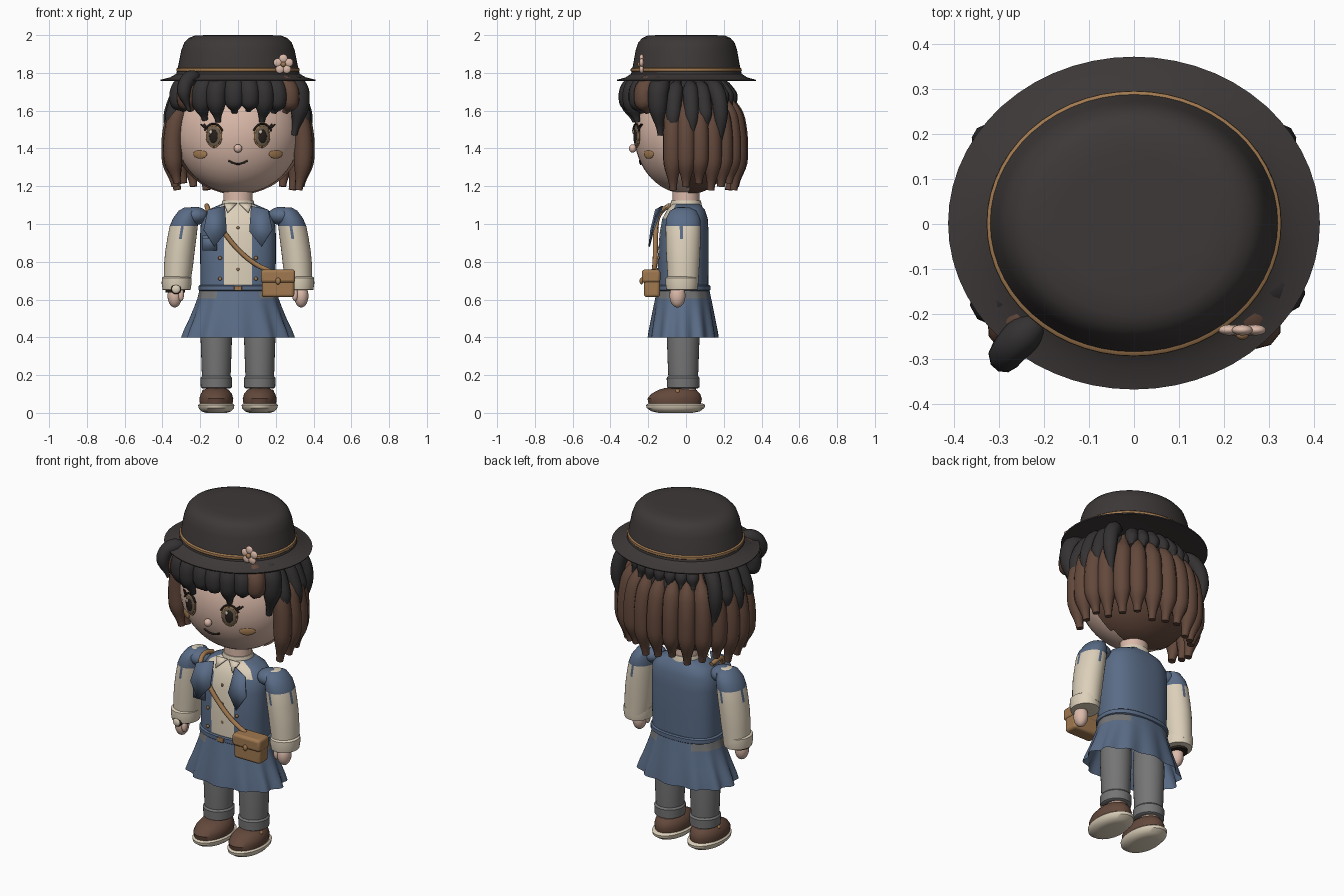
import bpy, bmesh, math
from mathutils import Vector

cube = bpy.data.objects.get("Cube")
if cube:
    bpy.data.objects.remove(cube, do_unlink=True)

made = []


def material(name, r, g, b):
    m = bpy.data.materials.new(name)
    m.use_nodes = True
    m.diffuse_color = (r, g, b, 1)
    node = next(n for n in m.node_tree.nodes if n.type == 'BSDF_PRINCIPLED')
    node.inputs["Base Color"].default_value = (r, g, b, 1)
    node.inputs["Roughness"].default_value = 0.8
    return m


HAT = material("hat_charcoal", .047, .04, .039)
DARK = material("dark_hair", .034, .031, .031)
BROWN = material("chestnut_brown", .125, .065, .044)
SKIN = material("skin", .71, .49, .4)
DENIM = material("denim_blue", .102, .15, .24)
CREAM = material("cream", .72, .63, .49)
GREY = material("trouser_grey", .175, .178, .175)
TAN = material("tan_leather", .35, .19, .08)
INK = material("ink", .02, .014, .011)
IRIS = material("iris_brown", .15, .11, .075)


def finish(name, bm, *mats):
    me = bpy.data.meshes.new(name)
    bmesh.ops.recalc_face_normals(bm, faces=bm.faces)
    bm.to_mesh(me)
    bm.free()
    for m in mats:
        me.materials.append(m)
    ob = bpy.data.objects.new(name, me)
    bpy.context.collection.objects.link(ob)
    made.append(ob)
    return ob


def loft(name, rings, mats, segs=32, power=2, caps=True, rule=None, wave=None):
    """Stack of horizontal rings (cx, cy, z, rx, ry); rule picks the material of a face."""
    bm = bmesh.new()
    rows = []
    for cx, cy, z, rx, ry in rings:
        row = []
        for i in range(segs):
            t = 2 * math.pi * i / segs
            c, s = math.cos(t), math.sin(t)
            k = wave(t, z) if wave else 1
            x = math.copysign(abs(c) ** (2 / power), c) * rx * k
            y = math.copysign(abs(s) ** (2 / power), s) * ry * k
            row.append(bm.verts.new((cx + x, cy + y, z)))
        rows.append(row)
    for a, b in zip(rows, rows[1:]):
        for i in range(segs):
            j = (i + 1) % segs
            f = bm.faces.new((a[i], a[j], b[j], b[i]))
            if rule:
                f.material_index = rule(f.calc_center_median(), i)
    if caps:
        bm.faces.new(rows[0])
        bm.faces.new(rows[-1])
    return finish(name, bm, *mats)


def ball(name, loc, size, mat, turn=0, segs=20):
    bm = bmesh.new()
    bmesh.ops.create_uvsphere(bm, u_segments=segs, v_segments=segs * 3 // 4, radius=1)
    ob = finish(name, bm, mat)
    ob.location, ob.scale, ob.rotation_euler = loc, size, (0, 0, turn)
    return ob


def box(name, loc, size, mat, bevel):
    bm = bmesh.new()
    bmesh.ops.create_cube(bm, size=1)
    bmesh.ops.scale(bm, vec=size, verts=bm.verts)
    ob = finish(name, bm, mat)
    ob.location = loc
    mod = ob.modifiers.new("bevel", 'BEVEL')
    mod.width, mod.segments = bevel, 3
    return ob


def plate(name, pts, mat, thick=.008):
    bm = bmesh.new()
    bm.faces.new([bm.verts.new(p) for p in pts])
    ob = finish(name, bm, mat)
    mod = ob.modifiers.new("thickness", 'SOLIDIFY')
    mod.thickness, mod.offset = thick, 0
    return ob


def tube(name, pts, radius, mat, taper=None):
    cu = bpy.data.curves.new(name, 'CURVE')
    cu.dimensions, cu.bevel_depth, cu.bevel_resolution = '3D', radius, 3
    cu.resolution_u, cu.use_fill_caps = 6, True
    sp = cu.splines.new('BEZIER')
    sp.radius_interpolation = 'EASE'
    sp.bezier_points.add(len(pts) - 1)
    for i, (bp, p) in enumerate(zip(sp.bezier_points, pts)):
        bp.co, bp.radius = p, taper[i] if taper else 1
        bp.handle_left_type = bp.handle_right_type = 'AUTO'
    cu.materials.append(mat)
    ob = bpy.data.objects.new(name, cu)
    bpy.context.collection.objects.link(ob)
    bpy.ops.object.select_all(action='DESELECT')
    bpy.context.view_layer.objects.active = ob
    ob.select_set(True)
    bpy.ops.object.convert(target='MESH')
    made.append(bpy.context.view_layer.objects.active)


# Head and face
HEAD = Vector((0, 0, 1.48))
RX, RY, RZ = .33, .275, .32
ball("head", HEAD, (RX, RY, RZ), SKIN, segs=40)


def on_face(x, z, lift=0):
    """Point on the face, lifted outward, and the turn that faces it."""
    y = -RY * math.sqrt(1 - (x / RX) ** 2 - ((z - HEAD.z) / RZ) ** 2)
    turn = math.atan2(x / RX ** 2, -y / RY ** 2)
    return Vector((x + lift * math.sin(turn), y - lift * math.cos(turn), z)), turn


ball("nose", (0, -.282, 1.4), (.022, .02, .022), SKIN)
tube("mouth", [on_face(x, 1.318 + 7 * x * x, .003)[0] for x in (-.05, -.025, 0, .025, .05)], .005, INK)
for s in (1, -1):
    centre, turn = on_face(s * .125, 1.465)
    out = Vector((math.sin(turn), -math.cos(turn), 0))
    for part, w, h, lift, mat in (("eye_rim", .046, .062, .006, TAN), ("iris", .039, .054, .01, IRIS),
                                  ("pupil", .024, .036, .015, INK)):
        ball(part, centre + out * lift, (w, .008, h), mat, turn)
    ball("eye_glint", on_face(s * .125 - .012, 1.488, .022)[0], (.009, .005, .011), CREAM, turn)
    arc = [on_face(s * .125 + .05 * math.cos(t), 1.468 + .062 * math.sin(t), .014)[0] for t in (.4, 1, 1.57, 2.1, 2.7)]
    tube("upper_lash", arc, .005, INK)
    for dx in (.03, .044):
        tube("lash", [on_face(s * (.125 + dx), 1.508, .012)[0], on_face(s * (.145 + dx), 1.528, .012)[0]], .004, INK)
    spot, turn = on_face(s * .2, 1.37)
    ball("blush", spot, (.044, .008, .024), TAN, turn)
    ball("ear", (s * .33, -.02, 1.42), (.03, .04, .055), SKIN)

# Hair cap, dark on top and brown down the whole back
bm = bmesh.new()
bmesh.ops.create_uvsphere(bm, u_segments=40, v_segments=32, radius=1)
bmesh.ops.scale(bm, vec=(.345, .283, .325), verts=bm.verts)
bmesh.ops.translate(bm, vec=HEAD, verts=bm.verts)
low = [f for f in bm.faces if (c := f.calc_center_median()).z < 1.62 and c.y < .01]
bmesh.ops.delete(bm, geom=low, context='FACES')
for f in bm.faces:
    f.material_index = int(f.calc_center_median().z < 1.6)
finish("hair_cap", bm, DARK, BROWN)


def lock(name, degrees, path, radius, mat, taper=(.45, 1, .95, .28)):
    """Tapered lock; path holds (distance factor, height) and 0 degrees is the front."""
    a = math.radians(degrees)
    pts = [(.35 * f * math.sin(a), -.275 * f * math.cos(a), z) for f, z in path]
    tube(name, pts, radius, mat, taper)


for i in range(15):
    tip = 1.18 + .018 * (i % 3)
    lock("brown_lock", 75 + i * 15, ((.78, 1.70), (.97, 1.55), (1.02, 1.35), (.95, tip)), .05, BROWN, (.35, 1, 1, .4))
for s in (1, -1):
    for deg, tip in ((76, 1.46), (96, 1.43), (111, 1.5)):
        lock("dark_side_lock", s * deg, ((.65, 1.76), (.86, 1.7), (1.01, 1.59), (1.06, tip)), .043, DARK)
    lock("flared_lock", s * 126, ((.7, 1.76), (.98, 1.71), (1.12, 1.62), (1.08, 1.4)), .043, DARK)
for deg in range(144, 225, 12):
    lock("dark_back_lock", deg, ((.6, 1.77), (.74, 1.72), (.86, 1.68), (.95, 1.62)), .04, DARK)
for deg, tip, reach, mat in ((-55, 1.6, .98, DARK), (-43, 1.6, 1.03, BROWN), (-30, 1.55, 1, DARK),
                             (-17, 1.54, 1.02, DARK), (-3, 1.59, .99, DARK), (9, 1.6, 1.01, DARK),
                             (21, 1.54, 1, DARK), (33, 1.59, .99, DARK), (44, 1.59, 1.02, BROWN),
                             (60, 1.47, .98, DARK)):
    lock("fringe_lock", deg, ((.74, 1.77), (1.05 * reach, 1.72), (1.1 * reach, 1.65), (reach, tip)), .056, mat)
tube("loose_lock", [(-.19, -.2, 1.765), (-.25, -.25, 1.772), (-.285, -.29, 1.72), (-.26, -.28, 1.6)], .042, DARK,
     (.5, 1, .9, .25))

# Hat with band and flower
hat = ((.30, 1.765), (.41, 1.757), (.412, 1.763), (.36, 1.776), (.327, 1.795), (.318, 1.83), (.30, 1.92), (.285, 1.96),
       (.262, 1.984), (.23, 1.997), (.17, 2.0))
loft("hat", [(0, .002, z, r, r * .895) for r, z in hat], [HAT], 56)
loft("hat_band", [(0, .001, z, r, r * .9) for r, z in ((.322, 1.805), (.327, 1.81), (.326, 1.822), (.318, 1.828))], [TAN], 56)
for i in range(5):
    t = math.radians(90 + 72 * i)
    ball("petal", (.24 + .031 * math.cos(t), -.235, 1.845 + .031 * math.sin(t)), (.023, .012, .023), SKIN)
ball("flower_centre", (.24, -.245, 1.845), (.014, .012, .014), TAN)

# Neck, torso and shirt front
loft("neck", [(0, 0, z, .078, .072) for z in (1.07, 1.2)], [SKIN])
loft("collar", [(0, 0, z, r, r * .95) for z, r in ((1.08, .09), (1.1, .088), (1.125, .082))], [CREAM])
loft("torso", [(0, y, z, rx, ry) for y, z, rx, ry in (
    (-.015, .63, .198, .132), (-.015, .8, .2, .135), (-.01, .95, .2, .13), (-.005, 1.03, .195, .12),
    (0, 1.075, .16, .1), (0, 1.105, .09, .075))], [DENIM, CREAM], 64, 2.5,
     rule=lambda c, i: int(c.y < 0 and abs(i - 47.5) < (3 if c.z < 1.05 else 9)))
for z in (.76, .87, .98):
    ball("shirt_button", (0, -.149, z), (.008, .005, .008), TAN, segs=12)
for s in (1, -1):
    plate("lapel", [(s * x, y, z) for x, y, z in ((.07, -.125, 1.095), (.16, -.16, 1.075), (.182, -.185, .97),
                                                  (.125, -.195, .88), (.06, -.175, .96))], DENIM)
    plate("shirt_collar_point", [(s * x, y, z) for x, y, z in ((.005, -.09, 1.11), (.075, -.09, 1.11),
                                                             (.055, -.13, 1.06))], CREAM)
    for z in (.71, .82):
        ball("vest_button", (s * .095, -.147, z), (.01, .007, .01), TAN, segs=12)
plate("chest_pocket", [(x, -.152, z) for x, z in ((-.187, .86), (-.11, .86), (-.11, .94), (-.187, .94))], DENIM)
plate("pocket_seam", [(x, -.157, z) for x, z in ((-.187, .92), (-.11, .92), (-.11, .924), (-.187, .924))], INK, .004)

# Belt and flared skirt, with the trousers' waist showing at the hips
loft("belt", [(0, -.015, z, r, r * .69) for z, r in ((.645, .2), (.65, .209), (.672, .209), (.678, .2))], [DENIM], 48, 2.4)
box("buckle", (0, -.162, .66), (.04, .014, .026), TAN, .004)
loft("skirt", [(0, -.015, z, rx, ry) for z, rx, ry in ((.66, .202, .137), (.605, .213, .147), (.56, .228, .155),
                                                       (.5, .25, .165), (.44, .275, .175), (.4, .288, .18))],
     [DENIM, GREY], 96, 2.2, False,
     lambda c, i: int(c.z > .605 and .11 < abs(c.x)),
     lambda t, z: 1 + .18 * (.66 - z) * math.cos(12 * t))

# Arms, hands, legs and shoes
for s in (1, -1):
    loft("sleeve", [(s * x, -.015, z, r, q) for x, z, r, q in (
        (.323, .68, .07, .08), (.315, .78, .077, .086), (.308, .85, .078, .09), (.298, .92, .077, .092),
        (.287, .99, .074, .093), (.277, 1.03, .067, .09), (.262, 1.07, .052, .07), (.255, 1.088, .028, .035))],
         [CREAM, DENIM], 32, rule=lambda c, i: int(c.z > (.9 if i % 8 == 7 else .99)))
    ball("shoulder_puff", (s * .228, -.025, 1.043), (.07, .068, .048), DENIM)
    loft("sleeve_cuff", [(s * .325, -.022, z, r, r * 1.1) for z, r in ((.65, .062), (.652, .074), (.685, .079),
                                                                     (.715, .078), (.722, .068))], [CREAM])
    ball("hand", (s * .335, -.045, .62), (.038, .042, .062), SKIN)
    ball("thumb", (s * .302, -.07, .625), (.016, .018, .034), SKIN)
    loft("trouser_leg", [(s * .115, -.015, z, r, r * 1.04) for z, r in ((.13, .072), (.22, .077), (.42, .084), (.55, .08))], [GREY])
    loft("trouser_cuff", [(s * .115, -.015, z, r, r * 1.04) for z, r in ((.13, .074), (.135, .082), (.185, .084),
                                                                       (.195, .076))], [GREY])
    loft("ankle", [(s * .115, -.005, z, .055, .058) for z in (.09, .15)], [SKIN])
    loft("shoe_sole", [(s * .115, -.055, z, r, r * 1.63) for z, r in ((0, .055), (.008, .078), (.026, .094),
                                                                     (.042, .096), (.05, .088))], [CREAM], 40)
    loft("shoe", [(s * .115, y, z, rx, ry) for y, z, rx, ry in (
        (-.06, .045, .086, .138), (-.06, .075, .09, .144), (-.055, .1, .083, .13), (-.045, .122, .066, .1),
        (-.04, .132, .045, .07))], [BROWN], 40)
    ball("shoe_button", (s * .18, -.045, .112), (.012, .014, .012), TAN, segs=12)

# Watch on the right wrist
loft("watch_band", [(-.333, -.035, z, .052, .06) for z in (.638, .662)], [INK])
ball("watch_rim", (-.328, -.1, .655), (.027, .012, .027), INK)
ball("watch_face", (-.328, -.106, .655), (.022, .01, .022), CREAM)

# Satchel and strap
box("satchel", (.212, -.18, .68), (.172, .085, .135), TAN, .015)
box("satchel_flap", (.212, -.185, .724), (.182, .098, .07), TAN, .015)
ball("satchel_clasp", (.212, -.236, .698), (.014, .01, .018), TAN, segs=12)
tube("satchel_strap", [(.17, -.17, .75), (.09, -.165, .79), (0, -.162, .865), (-.07, -.16, .95), (-.15, -.135, 1.06),
                       (-.165, -.085, 1.095), (-.16, -.01, 1.085)], .013, TAN)

# Smooth shading with crisp edges
bpy.ops.object.select_all(action='DESELECT')
for ob in made:
    ob.select_set(True)
bpy.context.view_layer.objects.active = made[0]
bpy.ops.object.shade_smooth_by_angle(angle=math.radians(40))
